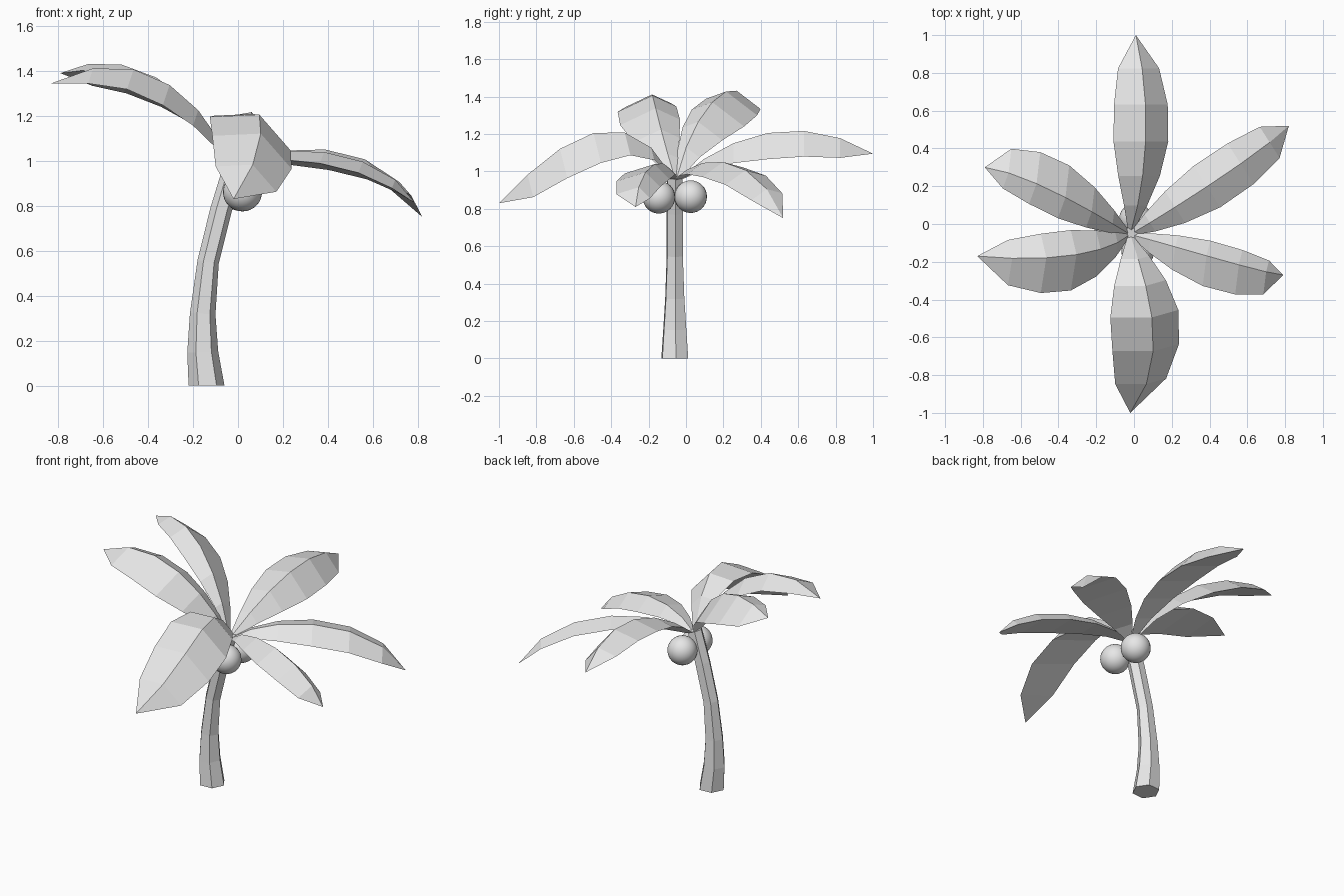
import bpy, bmesh, math
from mathutils import Vector

if "Cube" in bpy.data.objects:
    bpy.data.objects.remove(bpy.data.objects["Cube"], do_unlink=True)

grey = bpy.data.materials.new("light_grey")
grey.use_nodes = True
grey.diffuse_color = (0.8, 0.8, 0.8, 1)
grey.node_tree.nodes["Principled BSDF"].inputs["Base Color"].default_value = (0.8, 0.8, 0.8, 1)


def finish(name, bm, smooth=False):
    bmesh.ops.recalc_face_normals(bm, faces=bm.faces)
    mesh = bpy.data.meshes.new(name)
    bm.to_mesh(mesh)
    bm.free()
    mesh.materials.append(grey)
    for p in mesh.polygons:
        p.use_smooth = smooth
    obj = bpy.data.objects.new(name, mesh)
    bpy.context.collection.objects.link(obj)
    return obj


def skin(bm, rings):
    """Bridge consecutive closed rings of vertices with quads."""
    for a, b in zip(rings, rings[1:]):
        n = len(a)
        for i in range(n):
            j = (i + 1) % n
            bm.faces.new((a[i], a[j], b[j], b[i]))


# Trunk: bent hexagonal column, (x, z, radius) per ring
bm = bmesh.new()
path = [(-.14, 0, .08), (-.157, .15, .069), (-.157, .32, .057), (-.133, .55, .048),
        (-.076, .78, .048), (-.02, .97, .046)]
rings = []
for k, (x, z, r) in enumerate(path):
    x0, z0, _ = path[max(k - 1, 0)]
    x1, z1, _ = path[min(k + 1, len(path) - 1)]
    tilt = math.atan2(x1 - x0, z1 - z0) if k else 0
    ring = []
    for i in range(6):
        a = math.radians(60 * i + 4)
        u, v = r * math.cos(a), r * math.sin(a)
        ring.append(bm.verts.new((x + u * math.cos(tilt), -.06 + v, z - u * math.sin(tilt))))
    rings.append(ring)
skin(bm, rings)
bm.faces.new(rings[0])
bm.faces.new(rings[-1])
finish("trunk", bm)

# Coconuts
for name, centre in (("front_coconut", (.02, -.145, .862)), ("back_coconut", (.008, .025, .865))):
    bm = bmesh.new()
    bmesh.ops.create_uvsphere(bm, u_segments=24, v_segments=16, radius=.087)
    bmesh.ops.translate(bm, verts=bm.verts, vec=centre)
    finish(name, bm, True)

# Fronds: ridged blades swept along an arched rib
CROWN = Vector((-.02, -.055, .95))
STATIONS = [(0, .05), (.15, .42), (.3, .76), (.47, 1), (.65, .98), (.83, .75)]


def rib(points, t):
    """Cubic through four evenly spaced points."""
    total = Vector()
    for i, p in enumerate(points):
        w = 1
        for j in range(4):
            if j != i:
                w *= (3 * t - j) / (i - j)
        total += p * w
    return total


def frond(name, *data):
    first, second, tip, left, right = map(Vector, data)
    points = [CROWN, first, second, tip]
    bm = bmesh.new()
    rings = []
    for t, width in STATIONS:
        c = rib(points, t)
        rings.append([bm.verts.new(c + side * width) for side in (left, Vector(), right)])
    skin(bm, rings)
    bm.faces.new(rings[0])
    end = bm.verts.new(tip)
    last = rings[-1]
    for i in range(3):
        bm.faces.new((last[i], last[(i + 1) % 3], end))
    finish(name, bm)


# Each frond: two rib points, tip, left and right edge offsets
frond("front_frond", (.07, -.36, 1.215), (.1, -.69, 1.11), (-.02, -1, .83),
      (-.22, 0, -.01), (.14, .04, -.16))
frond("back_frond", (.05, .29, 1.165), (.06, .65, 1.215), (.01, 1, 1.095),
      (-.17, 0, -.03), (.12, 0, -.14))
frond("back_left_frond", (.25, .11, 1.05), (.58, .33, 1), (.82, .52, .75),
      (-.07, .11, -.03), (.07, -.11, -.08))
frond("front_left_frond", (.25, -.13, 1.045), (.57, -.22, .99), (.79, -.27, .81),
      (.02, .08, -.08), (-.02, -.16, -.05))
frond("back_right_frond", (-.25, .08, 1.29), (-.53, .22, 1.43), (-.79, .3, 1.39),
      (-.04, -.11, -.04), (.02, .17, -.13))
frond("front_right_frond", (-.2, -.14, 1.25), (-.48, -.18, 1.41), (-.83, -.17, 1.345),
      (-.03, -.19, -.09), (-.03, .13, -.06))
